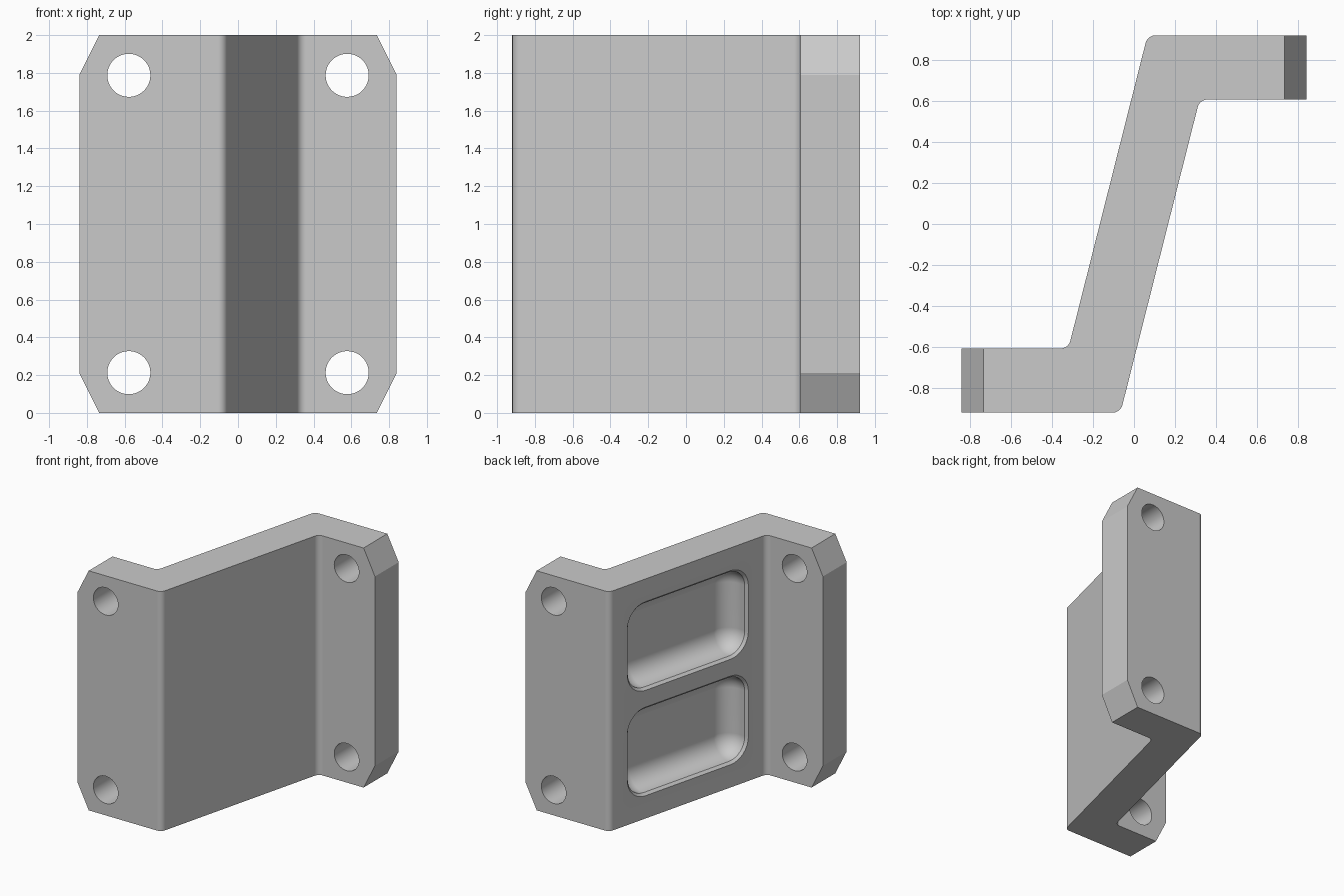
import bpy, bmesh, math
from mathutils import Vector

cube = bpy.data.objects.get("Cube")
if cube:
    bpy.data.objects.remove(cube, do_unlink=True)

grey = bpy.data.materials.new("plain grey")
grey.use_nodes = True
grey.diffuse_color = (0.59, 0.59, 0.59, 1)
grey.node_tree.nodes["Principled BSDF"].inputs["Base Color"].default_value = grey.diffuse_color


def loft(name, rings):
    """Closed solid skinned through matching rings of points."""
    bm = bmesh.new()
    loops = [[bm.verts.new(p) for p in ring] for ring in rings]
    n = len(loops[0])
    for a, b in zip(loops, loops[1:]):
        for i in range(n):
            j = (i + 1) % n
            bm.faces.new((a[i], a[j], b[j], b[i]))
    bm.faces.new(loops[0][::-1])
    bm.faces.new(loops[-1])
    bmesh.ops.recalc_face_normals(bm, faces=bm.faces)
    mesh = bpy.data.meshes.new(name)
    bm.to_mesh(mesh)
    bm.free()
    mesh.materials.append(grey)
    obj = bpy.data.objects.new(name, mesh)
    bpy.context.collection.objects.link(obj)
    return obj


def rounded(points, radii, steps=8):
    """Polygon with each corner replaced by an arc of its radius."""
    out = []
    for i, (p, r) in enumerate(zip(points, radii)):
        p = Vector(p)
        if r == 0:
            out.append(p)
            continue
        d0 = (Vector(points[i - 1]) - p).normalized()
        d1 = (Vector(points[(i + 1) % len(points)]) - p).normalized()
        half = d0.angle(d1) / 2
        centre = p + (d0 + d1).normalized() * (r / math.sin(half))
        start = p + d0 * (r / math.tan(half)) - centre
        end = p + d1 * (r / math.tan(half)) - centre
        sweep = start.angle(end)
        for k in range(steps + 1):
            t = k / steps
            out.append(centre + (start * math.sin((1 - t) * sweep)
                                 + end * math.sin(t * sweep)) / math.sin(sweep))
    return out


def cut(target, cutter, operation):
    mod = target.modifiers.new("cut", 'BOOLEAN')
    mod.object, mod.operation, mod.solver = cutter, operation, 'EXACT'
    bpy.context.view_layer.objects.active = target
    bpy.ops.object.modifier_apply(modifier=mod.name)
    bpy.data.objects.remove(cutter, do_unlink=True)


# Z-shaped plan, half of it turned about the centre
front_foot = Vector((-0.066, -0.92, 0))
front_head = Vector((0.32, 0.607, 0))
half = [(-0.84, -0.607), (-0.84, -0.92), front_foot.to_2d(), front_head.to_2d()]
plan = half + [(-x, -y) for x, y in half]
section = rounded(plan, [0, 0, 0.05, 0.05] * 2)
bracket = loft("bracket", [[(p.x, p.y, z) for p in section] for z in (0, 2)])

# Chamfered flange corners
corner = [(0.735, -0.1), (0.735, 0), (0.84, 0.21), (0.84, 1.79), (0.735, 2), (0.735, 2.1)]
outline = corner + [(-x, z) for x, z in reversed(corner)]
cut(bracket, loft("outline_cutter", [[(x, y, z) for x, z in outline] for y in (-1.2, 1.2)]),
    'INTERSECT')

# Bolt holes through both flanges
for side in (-1, 1):
    for z in (0.213, 1.787):
        circle = [(side * 0.578 + 0.114 * math.cos(a), z + 0.114 * math.sin(a))
                  for a in (math.tau * k / 48 for k in range(48))]
        rings = [[(x, side * y, h) for x, h in circle] for y in (0.4, 1.1)]
        cut(bracket, loft("hole_cutter", rings), 'DIFFERENCE')

# Two filleted pockets with a small bevelled lip, centred on the back of the web
along = (front_head - front_foot).normalized()
inward = Vector((along.y, -along.x, 0))
up = Vector((0, 0, 1))
middle = -(front_foot + front_head) / 2
fillet, lip, wall = 0.15, 0.02, 0.04
steps = [(0, -0.1), (0, 0), (lip, lip), (lip, wall)]
for k in range(1, 9):
    a = math.pi / 2 * k / 8
    steps.append((lip + fillet * (1 - math.cos(a)), wall + fillet * math.sin(a)))
for z in (0.56, 1.44):
    centre = middle + up * z
    rings = []
    for inset, depth in steps:
        w, h = 0.605 - inset, 0.37 - inset
        shape = rounded([(-w, -h), (w, -h), (w, h), (-w, h)], [0.18 - inset] * 4)
        rings.append([centre + along * p.x + up * p.y + inward * depth for p in shape])
    cut(bracket, loft("pocket_cutter", rings), 'DIFFERENCE')

# Smooth fillets and holes, crisp corners, flat faces kept flat
bpy.ops.object.select_all(action='DESELECT')
bracket.select_set(True)
bpy.context.view_layer.objects.active = bracket
bpy.ops.object.shade_smooth_by_angle(angle=math.radians(20))
normals = bracket.modifiers.new("flat_faces", 'WEIGHTED_NORMAL')
normals.keep_sharp = True
